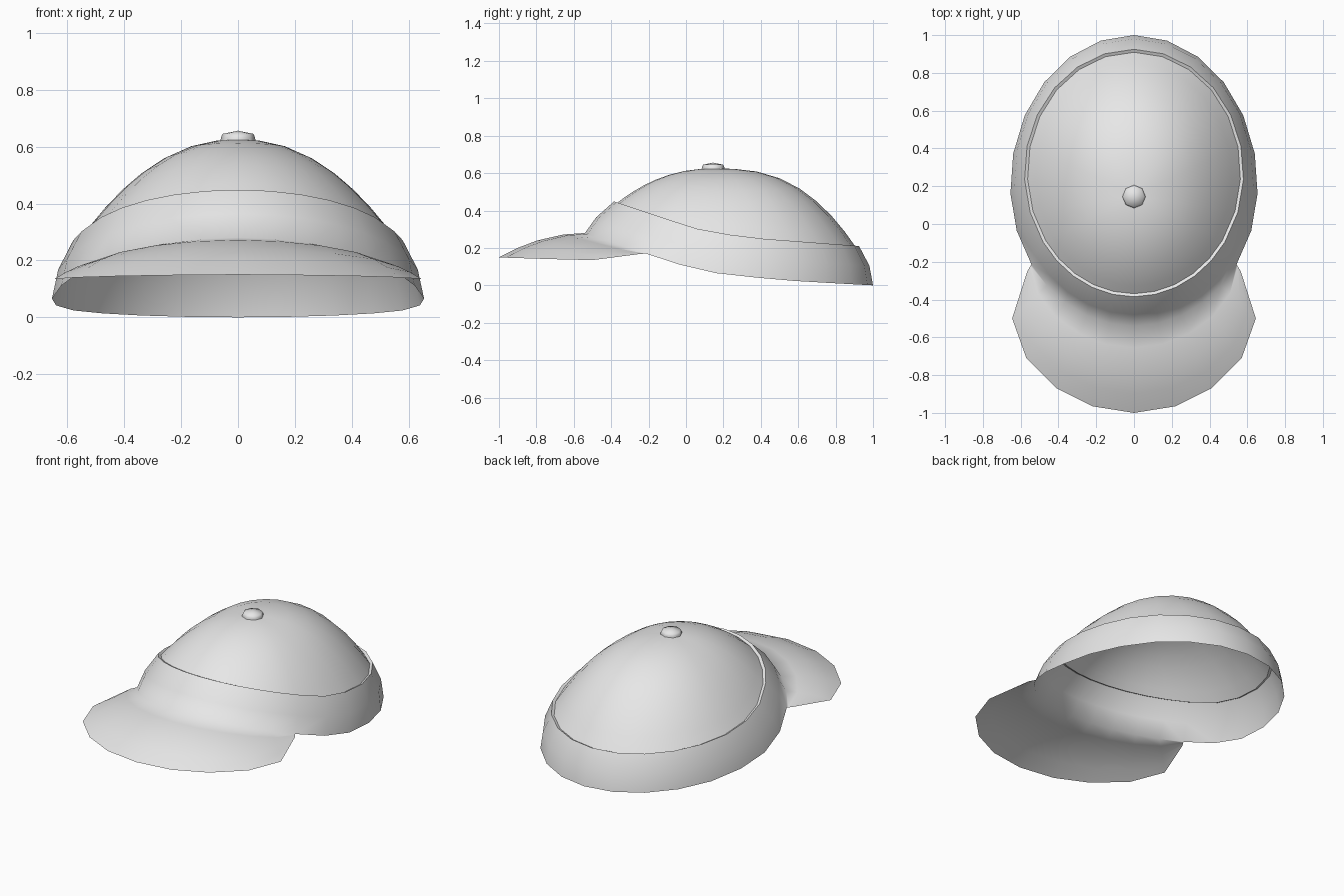
import bpy, bmesh, math

if "Cube" in bpy.data.objects:
    bpy.data.objects.remove(bpy.data.objects["Cube"])

grey = bpy.data.materials.new("light_grey")
grey.diffuse_color = (0.8, 0.8, 0.8, 1)
grey.use_nodes = True
grey.node_tree.nodes["Principled BSDF"].inputs["Base Color"].default_value = grey.diffuse_color


def interp(table, v):
    """Piecewise linear lookup in a list of (key, value) pairs."""
    if v <= table[0][0]:
        return table[0][1]
    for (a, za), (b, zb) in zip(table, table[1:]):
        if v <= b:
            return za + (zb - za) * (v - a) / (b - a)
    return table[-1][1]


def lerp(p, q, t):
    return tuple(a + (b - a) * t for a, b in zip(p, q))


def bridge(bm, lower, upper, closed):
    n = len(lower)
    for i in range(n if closed else n - 1):
        j = (i + 1) % n
        bm.faces.new((lower[i], lower[j], upper[j], upper[i]))


def add_rows(bm, rows, closed=True):
    vs = [[bm.verts.new(p) for p in row] for row in rows]
    for a, b in zip(vs, vs[1:]):
        bridge(bm, a, b, closed)
    return vs


def cap(bm, ring, point):
    tip = bm.verts.new(point)
    for i in range(len(ring)):
        bm.faces.new((ring[i], ring[(i + 1) % len(ring)], tip))


def finish(bm, name, angle):
    me = bpy.data.meshes.new(name)
    bm.to_mesh(me)
    bm.free()
    me.materials.append(grey)
    ob = bpy.data.objects.new(name, me)
    bpy.context.collection.objects.link(ob)
    bpy.ops.object.select_all(action='DESELECT')
    ob.select_set(True)
    bpy.context.view_layer.objects.active = ob
    bpy.ops.object.shade_smooth_by_angle(angle=math.radians(angle))


# Column angles measured from the front: finer where the brim attaches
front = [math.radians(56) * i / 5 for i in range(-5, 6)]
back = [math.radians(56 + 15.5 * i) for i in range(1, 16)]
angles = front + back

RIM_Z = [(-0.54, 0.28), (-0.23, 0.175), (0, 0.1), (0.2, 0.057), (0.6, 0.022), (1, 0)]
TOP_Z = [(-0.39, 0.45), (0, 0.32), (0.12, 0.285), (0.4, 0.25), (0.93, 0.21)]


def rim_point(a):
    c = -math.cos(a)
    y = 0.2 + (0.8 if c > 0 else 0.74) * c
    return (0.655 * math.sin(a), y, interp(RIM_Z, y))


def top_point(a, inset=0.0, drop=0.0):
    y = 0.27 - 0.655 * math.cos(a)
    z = interp(TOP_Z, y) - drop
    return ((0.58 - inset) * math.sin(a), 0.27 - (0.655 - inset) * math.cos(a), z)


# Band around the head, slightly bulged
rim = [rim_point(a) for a in angles]
top = [top_point(a) for a in angles]


def band_row(t):
    s = 1 + 0.1 * t * (1 - t)
    out = []
    for p, q in zip(rim, top):
        x, y, z = lerp(p, q, t)
        out.append((x * s, 0.24 + (y - 0.24) * s, z))
    return out


bm = bmesh.new()
band = add_rows(bm, [band_row(t) for t in (0, 0.5, 1)])

# Brim, growing out of the front of the band
half = [(0, -1, 0.15), (0.22, -0.965, 0.148), (0.41, -0.87, 0.145),
        (0.57, -0.71, 0.14), (0.645, -0.5, 0.135), (0.565, -0.25, 0.168)]
outer = [(-x, y, z) for x, y, z in half[:0:-1]] + half
rows = []
for t in (1, 0.78, 0.55, 0.25):
    row = []
    for i, (p, q) in enumerate(zip(rim[:11], outer)):
        x, y, z = lerp(p, q, t)
        arch = 0.13 * t * (1 - t) * (1 - (abs(i - 5) / 5) ** 2)
        row.append((x, y, z + arch))
    rows.append(row)
brim = add_rows(bm, rows, closed=False)
bridge(bm, brim[-1], band[0][:11], False)
finish(bm, "band_and_brim", 180)

# Dome with a narrow ledge where it meets the band
APEX = (0, 0.15, 0.625)
base = [top_point(a, 0.016, 0.008) for a in angles]
rows = [top, base]
for r in (0.92, 0.83, 0.72, 0.6, 0.46, 0.3, 0.14):
    row = []
    for a, (x, y, z) in zip(angles, base):
        power = 2.2 + 0.5 * max(0, -math.cos(a))
        row.append((x * r, APEX[1] + (y - APEX[1]) * r,
                    z + (APEX[2] - z) * (1 - r ** power)))
    rows.append(row)
bm = bmesh.new()
dome = add_rows(bm, rows)
cap(bm, dome[-1], APEX)
finish(bm, "dome", 35)

# Button on top
bm = bmesh.new()
rows = [[(r * math.sin(k * math.pi / 4), 0.145 - r * math.cos(k * math.pi / 4), z)
         for k in range(8)] for r, z in ((0.062, 0.615), (0.06, 0.632), (0.054, 0.645))]
button = add_rows(bm, rows)
cap(bm, button[-1], (0, 0.145, 0.656))
finish(bm, "top_button", 80)
